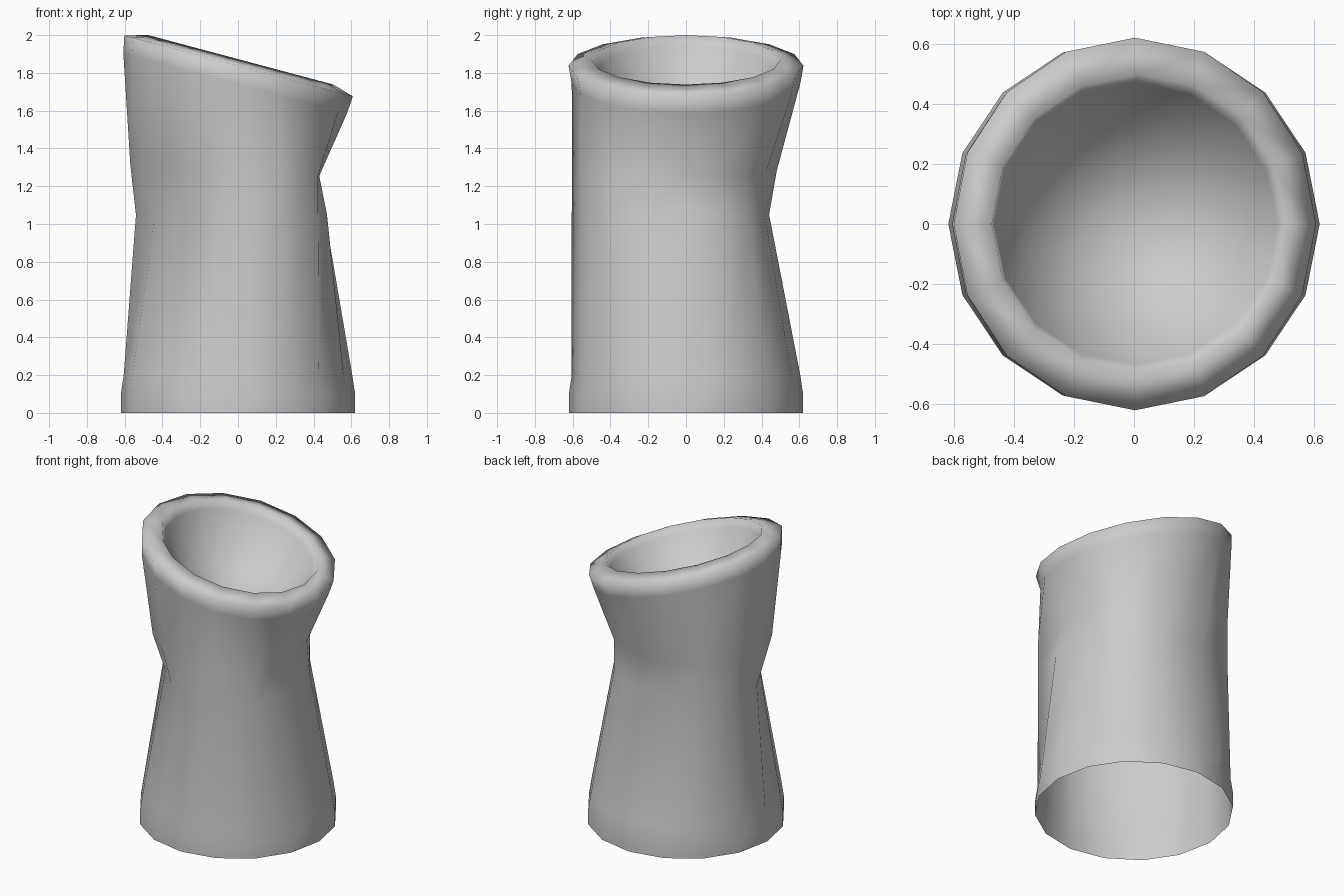
import bpy, bmesh
from math import cos, sin, tau

if "Cube" in bpy.data.objects:
    bpy.data.objects.remove(bpy.data.objects["Cube"])

N = 16
SLOPE = -0.267   # tilt of the mouth, falling towards +x

bm = bmesh.new()

def ring(r, z, slope=0.0, cx=0.0, ry=None):
    """Ring of N points; r may be one radius or a radius per column."""
    verts = []
    for i in range(N):
        a = tau * i / N
        rx = r[i] if isinstance(r, list) else r
        x, y = cx + rx * cos(a), (ry or rx) * sin(a)
        verts.append(bm.verts.new((x, y, z + slope * x)))
    return verts

def bridge(lower, upper):
    for i in range(N):
        j = (i + 1) % N
        bm.faces.new((lower[i], lower[j], upper[j], upper[i]))

# Waist radii per column: wide dent back right, narrow dent front left
waist_low = [0.46, 0.456, 0.456, 0.45, 0.44, 0.475, 0.585, 0.585,
             0.54, 0.475, 0.46, 0.495, 0.605, 0.605, 0.60, 0.51]
waist_high = [0.43, 0.44, 0.456, 0.456, 0.48, 0.52, 0.585, 0.605,
              0.57, 0.55, 0.54, 0.56, 0.603, 0.605, 0.60, 0.465]

# Rings from the open foot, over the lip, into the bowl
rings = [
    ring(0.62, 0.0),
    ring(0.62, 0.10),
    ring(0.605, 0.20),
    ring(waist_low, 1.05),
    ring(waist_high, 1.28, -0.06),
    ring(0.592, 1.74, SLOPE, -0.015, 0.605),
    ring(0.605, 1.838, SLOPE, 0.003, 0.622),
    ring(0.49, 1.873, SLOPE, 0.015, 0.50),
    ring(0.47, 1.82, SLOPE, 0.005),
    ring(0.30, 1.58, SLOPE, -0.04),
]
for lower, upper in zip(rings, rings[1:]):
    bridge(lower, upper)

# Bowl floor
tip = bm.verts.new((-0.08, 0, 1.46))
for i in range(N):
    bm.faces.new((rings[-1][i], rings[-1][(i + 1) % N], tip))

mesh = bpy.data.meshes.new("pinched_tube")
bm.to_mesh(mesh)
bm.free()
tube = bpy.data.objects.new("pinched_tube", mesh)
bpy.context.collection.objects.link(tube)
bpy.context.view_layer.objects.active = tube
tube.select_set(True)
bpy.ops.object.shade_smooth_by_angle(angle=1.6)
